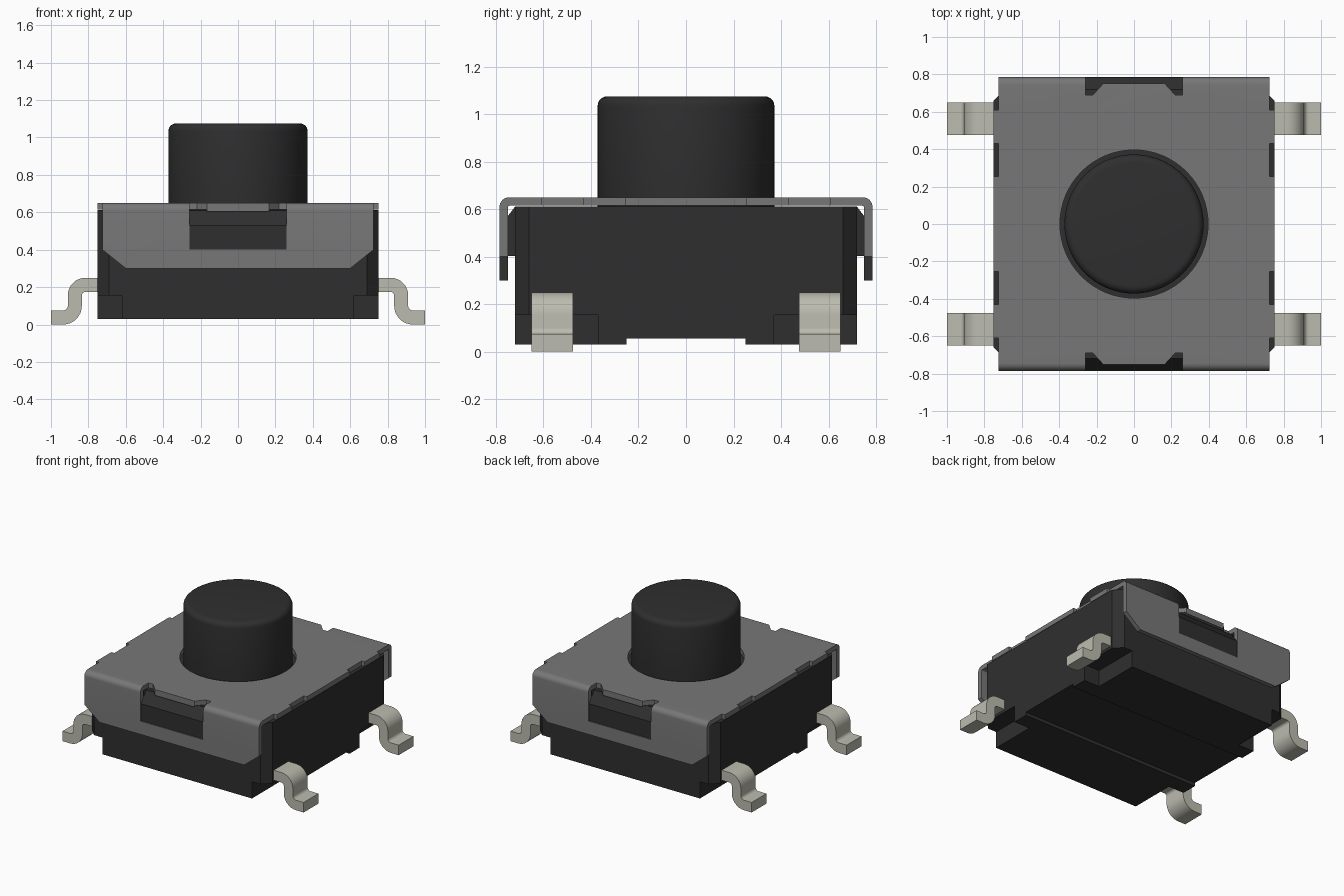
import bpy, bmesh
from math import sin, cos, radians, tau

if "Cube" in bpy.data.objects:
    bpy.data.objects.remove(bpy.data.objects["Cube"], do_unlink=True)


def material(name, rgb):
    m = bpy.data.materials.new(name)
    m.use_nodes = True
    m.diffuse_color = (*rgb, 1)
    m.node_tree.nodes["Principled BSDF"].inputs["Base Color"].default_value = (*rgb, 1)
    return m


BLACK = material("black plastic", (0.028, 0.028, 0.028))
GREY = material("grey metal", (0.185, 0.185, 0.185))
SILVER = material("tinned metal", (0.5, 0.5, 0.43))

PLACE = {"x": lambda a, b, t: (t, a, b),
         "y": lambda a, b, t: (a, t, b),
         "z": lambda a, b, t: (a, b, t)}


def prism(name, pts, axis, lo, hi, mat=None):
    """Extrude a closed profile along one axis."""
    bm = bmesh.new()
    ends = [[bm.verts.new(PLACE[axis](a, b, t)) for a, b in pts] for t in (lo, hi)]
    bm.faces.new(ends[0])
    bm.faces.new(ends[1])
    n = len(pts)
    for i in range(n):
        j = (i + 1) % n
        bm.faces.new((ends[0][i], ends[0][j], ends[1][j], ends[1][i]))
    bmesh.ops.recalc_face_normals(bm, faces=bm.faces)
    mesh = bpy.data.meshes.new(name)
    bm.to_mesh(mesh)
    bm.free()
    ob = bpy.data.objects.new(name, mesh)
    bpy.context.collection.objects.link(ob)
    if mat:
        mesh.materials.append(mat)
    return ob


def rect(x0, x1, y0, y1):
    return [(x0, y0), (x1, y0), (x1, y1), (x0, y1)]


def arc(cx, cy, r, a0, a1, n=8):
    angles = [radians(a0 + (a1 - a0) * i / n) for i in range(n + 1)]
    return [(cx + r * cos(a), cy + r * sin(a)) for a in angles]


def circle(r, n=64):
    return [(r * cos(tau * i / n), r * sin(tau * i / n)) for i in range(n)]


def activate(ob):
    bpy.ops.object.select_all(action="DESELECT")
    ob.select_set(True)
    bpy.context.view_layer.objects.active = ob


def cut(ob, cutter):
    cutter.hide_render = True
    mod = ob.modifiers.new("cut", "BOOLEAN")
    mod.operation, mod.solver, mod.object = "DIFFERENCE", "EXACT", cutter
    activate(ob)
    bpy.ops.object.modifier_apply(modifier=mod.name)
    bpy.data.objects.remove(cutter, do_unlink=True)


def smooth(ob):
    activate(ob)
    bpy.ops.object.shade_smooth_by_angle(angle=radians(35))


def flip(pts, sx, sy):
    return [(a * sx, b * sy) for a, b in pts]


CORNERS = [(sx, sy) for sx in (-1, 1) for sy in (-1, 1)]

# Housing: block with chamfered corners, notched feet and a groove underneath
housing = prism("housing", [(0.75, -0.66), (0.75, 0.66), (0.69, 0.72), (-0.69, 0.72),
                            (-0.75, 0.66), (-0.75, -0.66), (-0.69, -0.72), (0.69, -0.72)],
                "z", 0.03, 0.612, BLACK)
for sx, sy in CORNERS:
    cut(housing, prism("notch_cutter", flip(rect(0.62, 0.9, 0.37, 0.9), sx, sy), "z", -0.1, 0.155))
cut(housing, prism("groove_cutter", rect(-0.25, 0.25, -0.1, 0.055), "x", -1, 1))

# Latches: sloped catches that fill the cover windows
for side, s in (("front", -1), ("back", 1)):
    latch = [(0.7, 0.61), (0.72, 0.61), (0.782, 0.53), (0.782, 0.402), (0.7, 0.402)]
    prism(side + "_latch", flip(latch, s, 1), "x", -0.258, 0.258, BLACK)

# Cover: bent sheet with two flanges
half = arc(0.745, 0.61, 0.04, 90, 0) + [(0.785, 0.3), (0.75, 0.3)] + arc(0.74, 0.605, 0.01, 0, 90)
cover = prism("cover", half + flip(half, -1, 1)[::-1], "x", -0.75, 0.75, GREY)
cut(cover, prism("hole_cutter", circle(0.396), "z", 0.5, 0.8))
window = [(-0.26, 0.9), (-0.26, 0.69), (-0.22, 0.69), (-0.165, 0.75),
          (0.165, 0.75), (0.22, 0.69), (0.26, 0.69), (0.26, 0.9)]
for s in (-1, 1):
    cut(cover, prism("window_cutter", flip(window, 1, s), "z", 0.4, 0.8))
flange_end = [(0.725, 0.8), (0.9, 0.8), (0.9, 0.2), (0.475, 0.2), (0.725, 0.4)]
for sx, sy in CORNERS:
    cut(cover, prism("flange_cutter", flip(flange_end, sx, 1), "y", 0.61 * sy, 0.9 * sy))
    cut(cover, prism("edge_cutter", flip(rect(0.725, 0.9, 0.255, 0.43), sx, sy), "z", 0.5, 0.8))
smooth(cover)

# Button: cylinder with a rounded rim
button = prism("button", circle(0.372), "z", 0.5, 1.075, BLACK)
rim = button.modifiers.new("rim", "BEVEL")
rim.width, rim.segments, rim.limit_method = 0.04, 5, "ANGLE"
rim.angle_limit = radians(40)
activate(button)
bpy.ops.object.modifier_apply(modifier=rim.name)
smooth(button)

# Leads: four S-bent metal strips
lead_profile = ([(0.7, 0.25)] + arc(0.815, 0.155, 0.095, 90, 0)
                + arc(0.935, 0.1, 0.025, 180, 270) + [(1, 0.075), (1, 0)]
                + arc(0.935, 0.1, 0.1, 270, 180)
                + arc(0.815, 0.155, 0.02, 0, 90) + [(0.7, 0.175)])
for sx, sy in CORNERS:
    name = ("front" if sy < 0 else "back") + ("_left" if sx > 0 else "_right") + "_lead"
    smooth(prism(name, flip(lead_profile, sx, 1), "y", 0.475 * sy, 0.65 * sy, SILVER))
